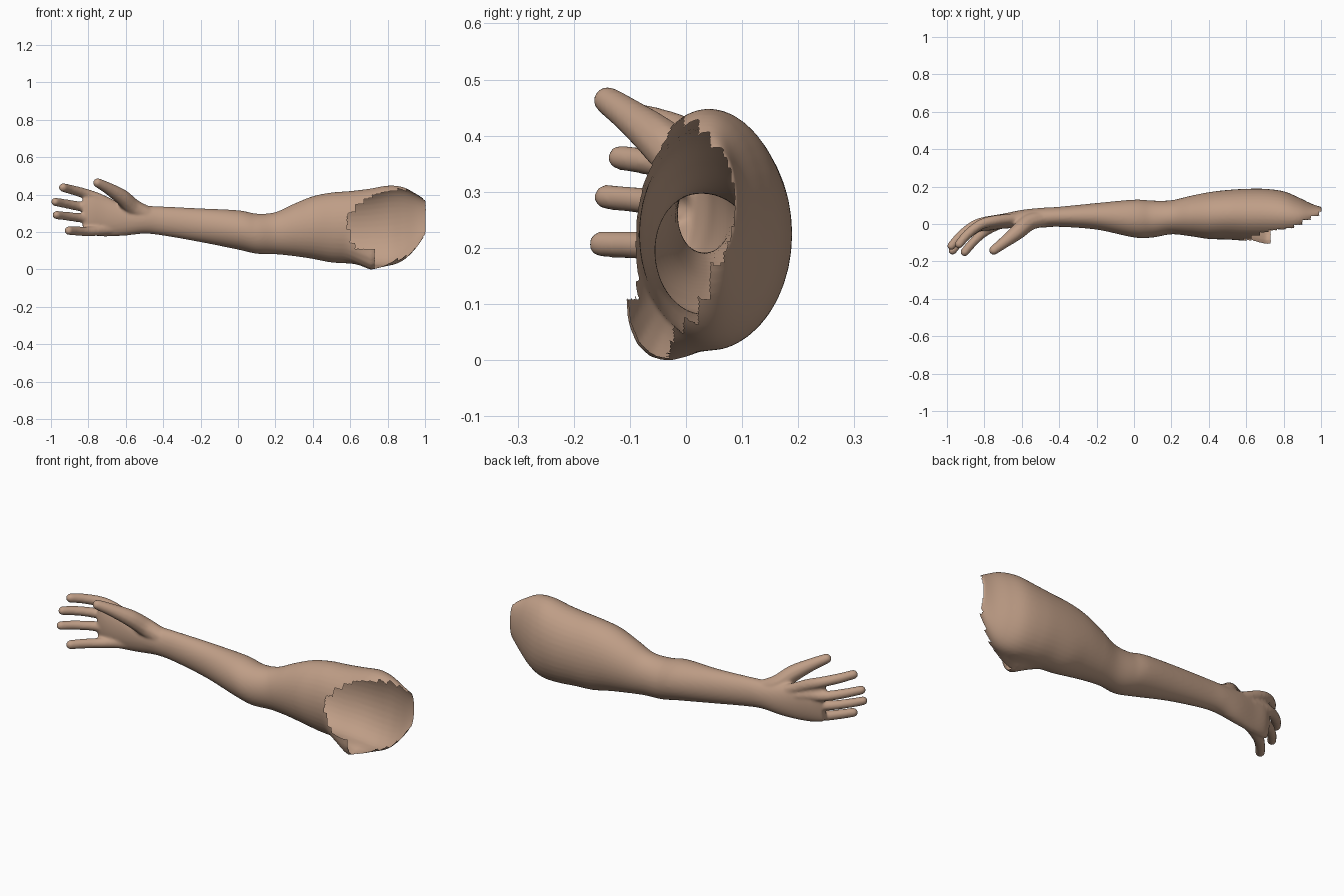
import bpy, bmesh, math
from mathutils import Vector

if "Cube" in bpy.data.objects:
    bpy.data.objects.remove(bpy.data.objects["Cube"])


def spline(pts, t):
    """Catmull-Rom through rows of numbers, t in 0..1."""
    n = len(pts) - 1
    i = min(int(t * n), n - 1)
    u = t * n - i
    p0, p1, p2, p3 = pts[max(i - 1, 0)], pts[i], pts[i + 1], pts[min(i + 2, n)]
    return [0.5 * (2 * b + (c - a) * u + (2 * a - 5 * b + 4 * c - d) * u * u
                   + (3 * b - a - 3 * c + d) * u ** 3)
            for a, b, c, d in zip(p0, p1, p2, p3)]


def lerp(table, x):
    for (x0, y0), (x1, y1) in zip(table, table[1:]):
        if x <= x1:
            return y0 + (y1 - y0) * (x - x0) / (x1 - x0)
    return table[-1][1]


bm = bmesh.new()

# Arm and palm: x, front y, back y, bottom z, top z
sections = [
    (-.83, -.035, .015, .19, .41), (-.78, -.035, .04, .18, .40),
    (-.70, -.025, .055, .175, .375), (-.60, -.02, .075, .18, .35),
    (-.50, -.02, .086, .19, .34), (-.40, -.015, .092, .18, .335),
    (-.20, -.03, .112, .145, .325), (0, -.072, .13, .105, .315),
    (.10, -.072, .125, .083, .297), (.20, -.055, .127, .08, .305),
    (.30, -.065, .15, .07, .35), (.40, -.08, .17, .055, .39),
    (.50, -.083, .182, .036, .41), (.60, -.09, .188, .03, .418),
    (.70, -.092, .188, .02, .43), (.80, -.09, .175, .018, .447),
    (.88, -.07, .142, .045, .44), (.95, -.02, .108, .11, .405),
    (1.005, .03, .09, .19, .37)]
SIDES, STEPS = 40, 130
rings = []
for s in range(STEPS + 1):
    x, y0, y1, z0, z1 = spline(sections, s / STEPS)
    flare = max(0, 1 - abs(x - .71) / .14) * .38
    ring = []
    for k in range(SIDES):
        a = math.tau * k / SIDES
        c, v = math.cos(a), math.sin(a)
        r = 1 + (flare * math.sin(2 * a) ** 2 if c < 0 and v < 0 else 0)
        ring.append(bm.verts.new((x, (y0 + y1) / 2 + (y1 - y0) / 2 * c * r,
                                  (z0 + z1) / 2 + (z1 - z0) / 2 * v * r)))
    rings.append(ring)
for a, b in zip(rings, rings[1:]):
    for k in range(SIDES):
        j = (k + 1) % SIDES
        bm.faces.new((a[k], a[j], b[j], b[k]))
bm.faces.new(rings[0][::-1])
bm.faces.new(rings[-1])
bmesh.ops.recalc_face_normals(bm, faces=bm.faces)

# Fingers and thumb: x, y, z, radius along each path
digits = {
    "index": [(-.62, .03, .315, .03), (-.74, .018, .375, .03), (-.82, -.003, .405, .028),
              (-.89, -.055, .425, .026), (-.935, -.108, .437, .024)],
    "middle": [(-.62, .033, .29, .03), (-.74, .02, .322, .03), (-.84, .0, .335, .027),
               (-.92, -.055, .35, .025), (-.977, -.117, .36, .023)],
    "ring": [(-.62, .03, .255, .03), (-.74, .01, .268, .029), (-.84, -.022, .275, .026),
             (-.92, -.085, .284, .024), (-.97, -.142, .29, .023)],
    "little": [(-.60, .03, .222, .03), (-.71, .005, .212, .031), (-.80, -.042, .202, .027),
               (-.86, -.097, .204, .025), (-.905, -.15, .206, .024)],
    "thumb": [(-.48, .03, .29, .045), (-.56, .01, .33, .047), (-.62, -.04, .385, .043),
              (-.69, -.095, .43, .033), (-.75, -.14, .462, .026)]}
template = bmesh.new()
bmesh.ops.create_icosphere(template, subdivisions=2, radius=1)
ball_v = [v.co.copy() for v in template.verts]
ball_f = [[v.index for v in f.verts] for f in template.faces]
template.free()
for path in digits.values():
    for s in range(46):
        x, y, z, r = spline(path, s / 45)
        vs = [bm.verts.new(Vector((x, y, z)) + co * r) for co in ball_v]
        for f in ball_f:
            bm.faces.new([vs[i] for i in f])

mesh = bpy.data.meshes.new("arm")
bm.to_mesh(mesh)
bm.free()
arm = bpy.data.objects.new("arm", mesh)
bpy.context.collection.objects.link(arm)
bpy.context.view_layer.objects.active = arm
arm.select_set(True)

# Fuse into one smooth skin
remesh = arm.modifiers.new("fuse", 'REMESH')
remesh.mode = 'VOXEL'
remesh.voxel_size = .0065
smooth = arm.modifiers.new("smooth", 'SMOOTH')
smooth.factor = .5
smooth.iterations = 8
for name in ("fuse", "smooth"):
    bpy.ops.object.modifier_apply(modifier=name)

# Jagged open shoulder: cut away the side facing the torso
rim = [(.55, -.1), (.65, -.062), (.72, -.035), (.85, -.02), (.92, .02), (1.02, .07)]
edge_x = [(0, .66), (.12, .62), (.23, .58), (.30, .58), (.37, .63), (.45, .69)]


def removed(p):
    band = (math.floor(p.z / .07) + .5) * .07
    if p.x < lerp(edge_x, max(0, band)):
        return False
    if p.z < .11 and p.x < .73 and p.y < 0:
        return False
    step = (math.floor(p.x / .045) + .5) * .045
    return p.y < lerp(rim, step)


bm = bmesh.new()
bm.from_mesh(arm.data)
gone = [f for f in bm.faces
        if removed(f.calc_center_median()) or (f.normal.x > .9 and f.calc_center_median().x > .98)]
bmesh.ops.delete(bm, geom=gone, context='FACES')
low = min(v.co.z for v in bm.verts)
for v in bm.verts:
    v.co.z -= low
for f in bm.faces:
    f.smooth = True
bm.to_mesh(arm.data)
bm.free()

skin = bpy.data.materials.new("skin")
skin.diffuse_color = (.52, .34, .24, 1)
skin.use_nodes = True
skin.node_tree.nodes["Principled BSDF"].inputs["Base Color"].default_value = skin.diffuse_color
arm.data.materials.clear()
arm.data.materials.append(skin)
